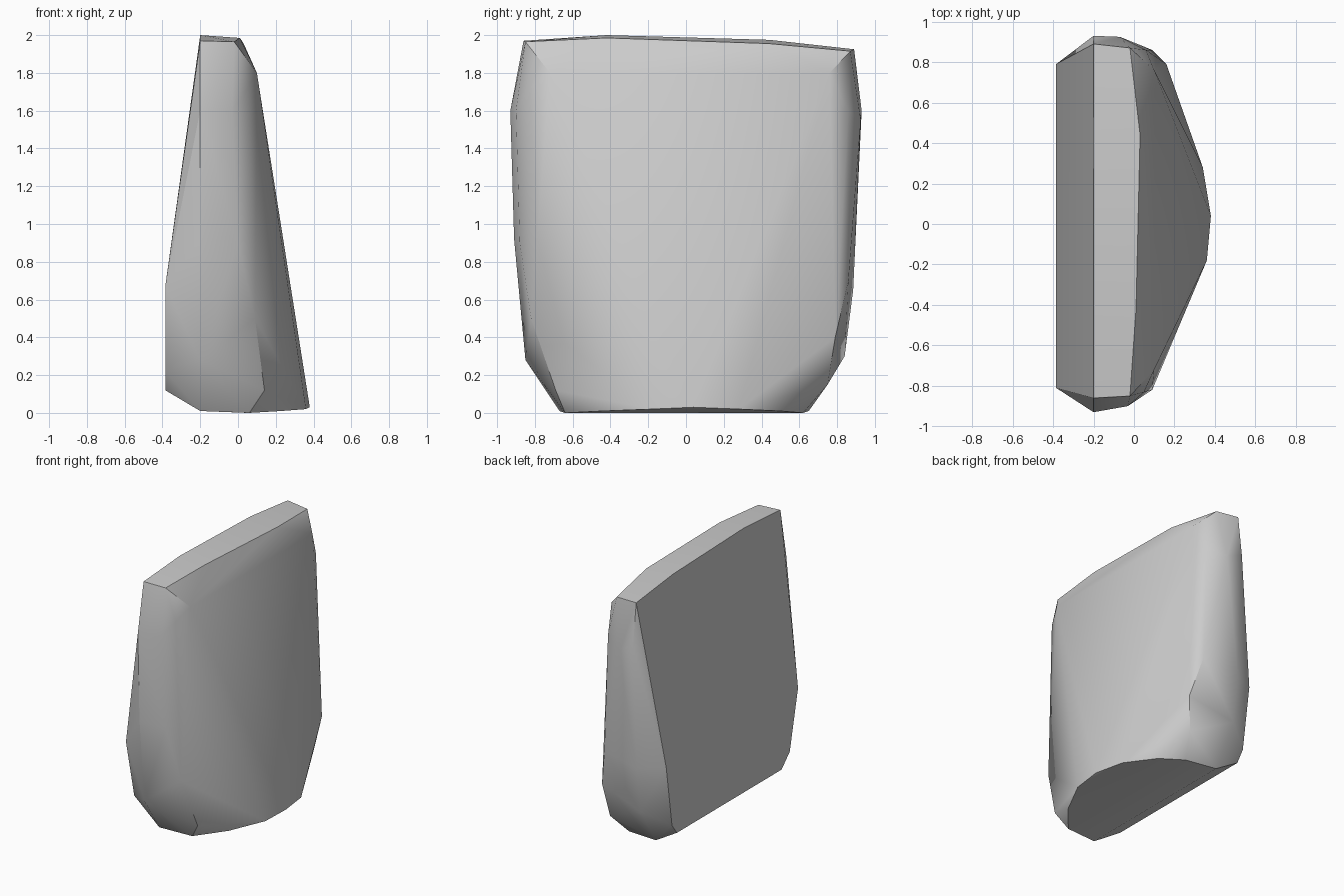
import bpy, bmesh, math

cube = bpy.data.objects.get("Cube")
if cube:
    bpy.data.objects.remove(cube, do_unlink=True)

stone = bpy.data.materials.new("light grey")
stone.use_nodes = True
GREY = (0.6, 0.6, 0.6, 1)
stone.diffuse_color = GREY
stone.node_tree.nodes["Principled BSDF"].inputs["Base Color"].default_value = GREY

# Underside outline, curved towards +x
base = [(-.2, .65, .01), (.05, .62, 0), (.2, .5, .01), (.34, .28, .02), (.38, .04, .03),
        (.36, -.18, .02), (.23, -.44, .01), (.06, -.64, 0), (-.2, -.67, .01)]
# Flat slanted face and its lower bevel
flat = [(-.385, .79, .67), (-.385, .72, .2), (-.385, .66, .12),
        (-.385, -.61, .12), (-.385, -.71, .22), (-.385, -.81, .67)]
# Narrow front and back edges
ends = [(-.2, -.85, .28), (-.2, -.91, .92), (-.2, -.93, 1.6), (-.03, -.9, 1.6),
        (.0, -.88, .9), (.09, -.82, .5), (.14, -.69, .12), (.05, -.83, 1.72),
        (-.2, .84, .3), (-.2, .885, .65), (-.2, .93, 1.6), (-.07, .925, 1.55),
        (.09, .86, .7), (.16, .79, .4), (.12, .75, .15), (.06, .86, 1.6)]
# Crown: rows running front to back along the top
crown = [(-.2, -.86, 1.97), (-.2, -.42, 2), (-.2, .44, 1.975), (-.2, .89, 1.925),
         (-.02, -.85, 1.965), (.01, -.42, 1.985), (.03, .44, 1.955), (-.02, .87, 1.915),
         (.1, -.72, 1.8), (.1, 0, 1.8), (.1, .76, 1.8)]

# Wrap the outlines in one faceted skin
bm = bmesh.new()
for co in base + flat + ends + crown:
    bm.verts.new(co)
res = bmesh.ops.convex_hull(bm, input=bm.verts)
loose = {g for g in res["geom_interior"] + res["geom_unused"]
         if isinstance(g, bmesh.types.BMVert)}
bmesh.ops.delete(bm, geom=list(loose), context="VERTS")
bmesh.ops.dissolve_limit(bm, angle_limit=math.radians(2), verts=bm.verts, edges=bm.edges)
bmesh.ops.recalc_face_normals(bm, faces=bm.faces)

mesh = bpy.data.meshes.new("stone_slab")
bm.to_mesh(mesh)
bm.free()
mesh.materials.append(stone)
slab = bpy.data.objects.new("stone_slab", mesh)
bpy.context.collection.objects.link(slab)
bpy.context.view_layer.objects.active = slab
slab.select_set(True)
bpy.ops.object.shade_smooth_by_angle(angle=math.radians(30))
